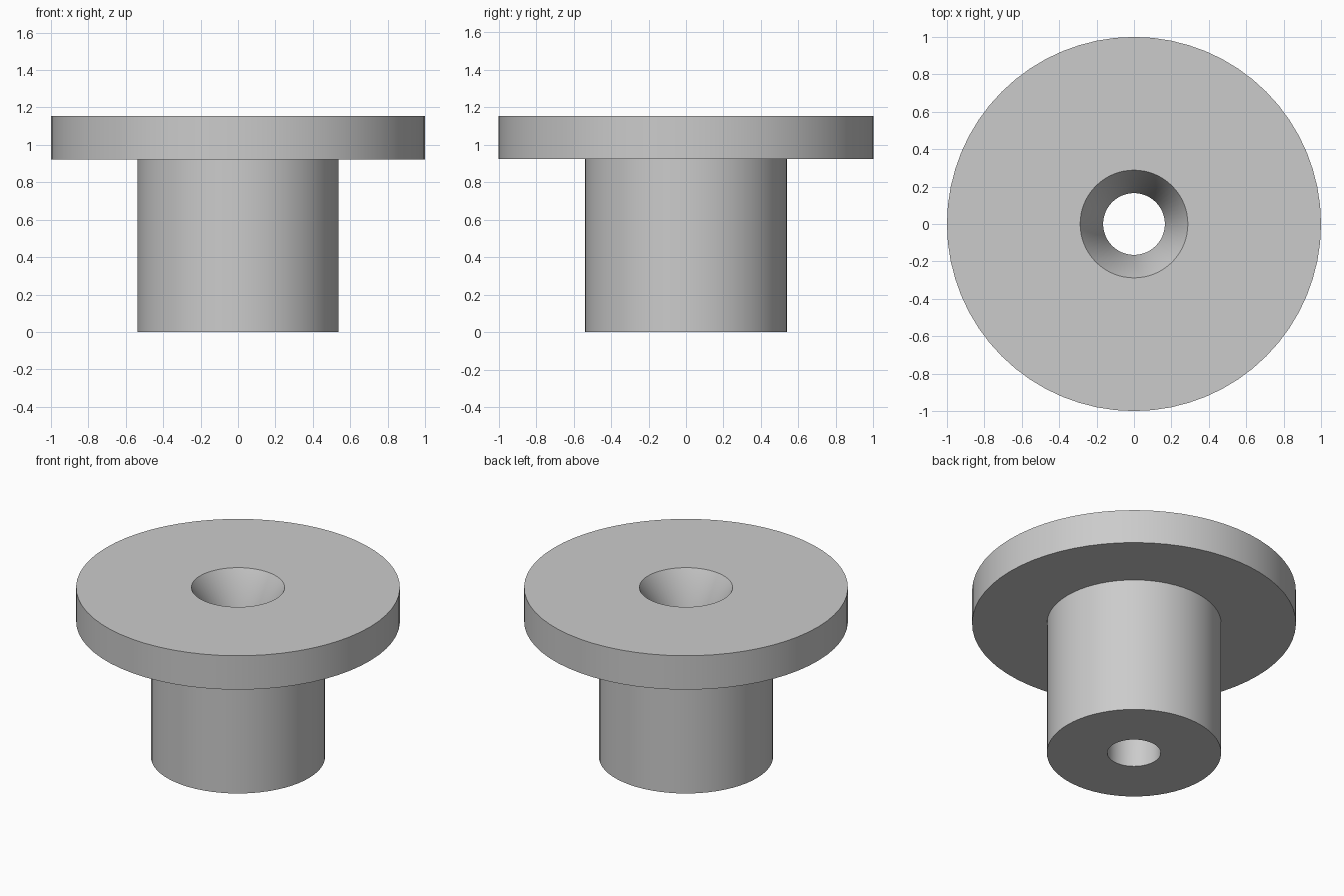
import bpy
import bmesh
from math import tau, radians
from mathutils import Vector

SEGMENTS = 64
FLANGE_R, HUB_R, BORE_R, MOUTH_R = 1.0, 0.538, 0.165, 0.288
FLANGE_Z, TOP_Z = 0.923, 1.154

cube = bpy.data.objects.get("Cube")
if cube:
    bpy.data.objects.remove(cube, do_unlink=True)


def make_material(name, color):
    mat = bpy.data.materials.new(name)
    mat.use_nodes = True
    mat.diffuse_color = color
    mat.node_tree.nodes["Principled BSDF"].inputs["Base Color"].default_value = color
    return mat


def lathe(name, profile, mat):
    """Revolve a closed (radius, height) profile around the z axis."""
    bm = bmesh.new()
    verts = [bm.verts.new((r, 0, z)) for r, z in profile]
    edges = [bm.edges.new((v, verts[(i + 1) % len(verts)])) for i, v in enumerate(verts)]
    bmesh.ops.spin(bm, geom=verts + edges, cent=Vector(), axis=(0, 0, 1),
                   angle=tau, steps=SEGMENTS, use_merge=True)
    bmesh.ops.remove_doubles(bm, verts=bm.verts, dist=0.0001)
    bmesh.ops.recalc_face_normals(bm, faces=bm.faces)
    mesh = bpy.data.meshes.new(name)
    bm.to_mesh(mesh)
    bm.free()
    mesh.materials.append(mat)
    obj = bpy.data.objects.new(name, mesh)
    bpy.context.collection.objects.link(obj)
    bpy.ops.object.select_all(action="DESELECT")
    obj.select_set(True)
    bpy.context.view_layer.objects.active = obj
    bpy.ops.object.shade_smooth_by_angle(angle=radians(30))
    return obj


grey = make_material("plain grey", (0.6, 0.6, 0.6, 1))

# Hub, flange, tapered mouth and straight bore as one turned solid
lathe("flanged_bushing", [
    (BORE_R, 0), (HUB_R, 0),
    (HUB_R, FLANGE_Z), (FLANGE_R, FLANGE_Z),
    (FLANGE_R, TOP_Z), (MOUTH_R, TOP_Z),
    (BORE_R, FLANGE_Z),
], grey)
